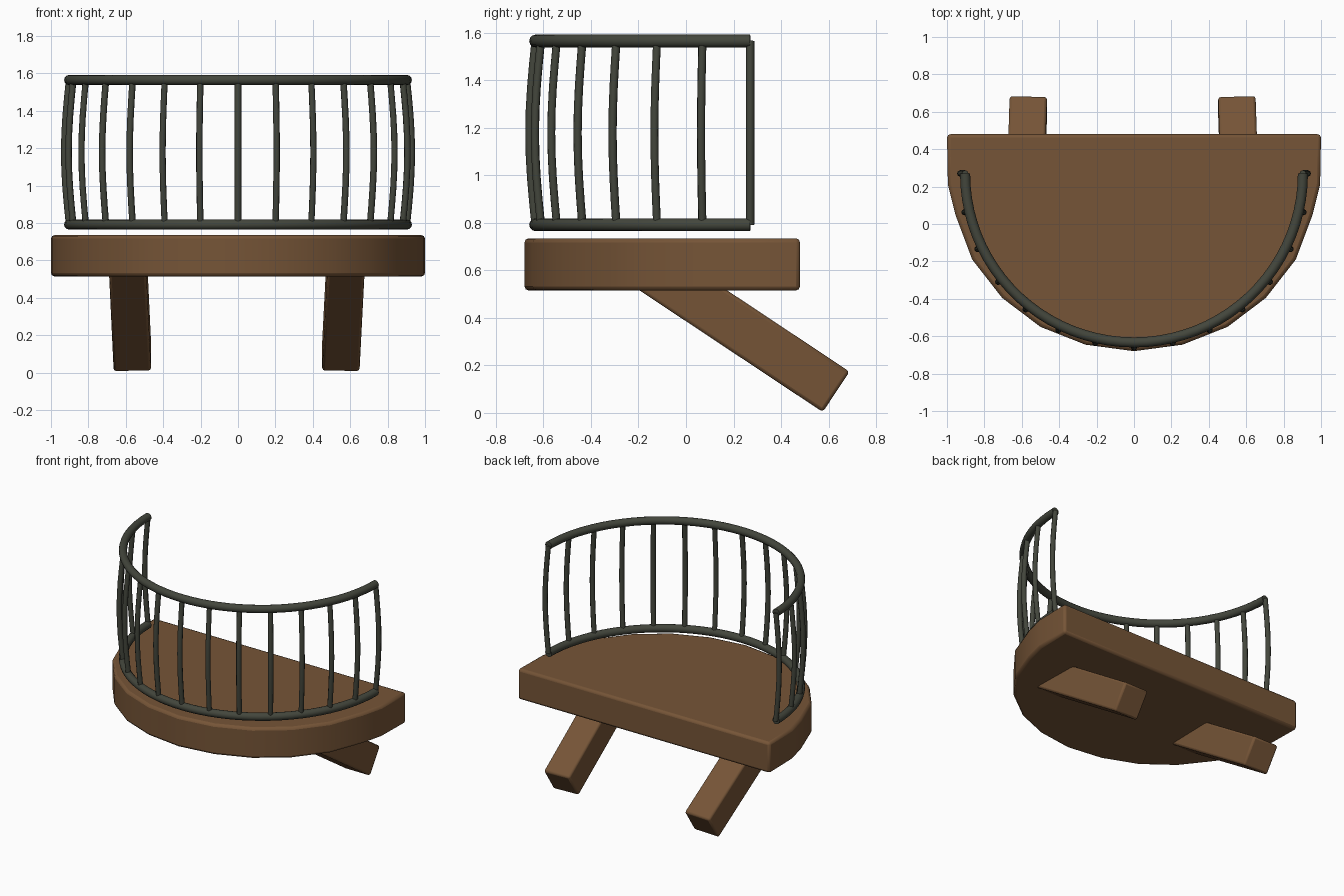
import bpy, bmesh, math
from mathutils import Vector, Matrix

if "Cube" in bpy.data.objects:
    bpy.data.objects.remove(bpy.data.objects["Cube"])


def material(name, rgb):
    m = bpy.data.materials.new(name)
    m.diffuse_color = (*rgb, 1)
    m.use_nodes = True
    m.node_tree.nodes["Principled BSDF"].inputs["Base Color"].default_value = m.diffuse_color
    return m


WOOD = material("brown wood", (0.18, 0.09, 0.038))
IRON = material("dark iron", (0.056, 0.061, 0.045))


def finish(obj, mat, angle=35):
    obj.data.materials.clear()
    obj.data.materials.append(mat)
    bpy.ops.object.select_all(action='DESELECT')
    obj.select_set(True)
    bpy.context.view_layer.objects.active = obj
    bpy.ops.object.shade_smooth_by_angle(angle=math.radians(angle))


def mesh_object(name, bm, bevel):
    bmesh.ops.recalc_face_normals(bm, faces=bm.faces)
    me = bpy.data.meshes.new(name)
    bm.to_mesh(me)
    bm.free()
    obj = bpy.data.objects.new(name, me)
    bpy.context.collection.objects.link(obj)
    mod = obj.modifiers.new("worn edges", 'BEVEL')
    mod.width, mod.segments = bevel, 2
    mod.limit_method, mod.angle_limit = 'ANGLE', math.radians(40)
    finish(obj, WOOD)
    return obj


def tube(name, paths, radius, resolution):
    """Capped round bars along lists of points, joined in one mesh."""
    cu = bpy.data.curves.new(name, 'CURVE')
    cu.dimensions = '3D'
    cu.bevel_depth, cu.bevel_resolution, cu.use_fill_caps = radius, resolution, True
    for pts in paths:
        sp = cu.splines.new('POLY')
        sp.points.add(len(pts) - 1)
        for p, co in zip(sp.points, pts):
            p.co = (*co, 1)
    obj = bpy.data.objects.new(name, cu)
    bpy.context.collection.objects.link(obj)
    bpy.ops.object.select_all(action='DESELECT')
    obj.select_set(True)
    bpy.context.view_layer.objects.active = obj
    bpy.ops.object.convert(target='MESH')
    finish(bpy.context.object, IRON, 50)


# Half-round balcony floor
half = [(1, .48), (.995, .21), (.955, .05), (.865, -.19),
        (.705, -.395), (.5, -.55), (.26, -.645)]
outline = half + [(0, -.68)] + [(-x, y) for x, y in reversed(half)]
bm = bmesh.new()
base = bm.faces.new([bm.verts.new((x, y, .515)) for x, y in outline])
ext = bmesh.ops.extrude_face_region(bm, geom=[base])
bmesh.ops.translate(bm, vec=(0, 0, .22),
                    verts=[v for v in ext['geom'] if isinstance(v, bmesh.types.BMVert)])
mesh_object("balcony_floor", bm, .018)

# Slanted support beams, leaning slightly outward toward the floor
for name, x_low, x_high in (("left_support", -.565, -.59), ("right_support", .55, .577)):
    low, high = Vector((x_low, .63, .09)), Vector((x_high, -.161, .615))
    axis = (high - low).normalized()
    side = Vector((1, 0, 0))
    side = (side - axis * side.dot(axis)).normalized()
    rot = Matrix((side, axis.cross(side), axis)).transposed().to_4x4()
    bm = bmesh.new()
    bmesh.ops.create_cube(bm, size=1)
    bmesh.ops.scale(bm, vec=(.2, .204, (high - low).length), verts=bm.verts)
    bmesh.ops.transform(bm, matrix=Matrix.Translation((low + high) / 2) @ rot, verts=bm.verts)
    mesh_object(name, bm, .014)


# Railing
def on_arc(a, r, z):
    return (r * math.cos(a), .27 - r * math.sin(a), z)


Z_LOW, Z_HIGH, R, STEPS = .792, 1.565, .903, 14
for name, z in (("bottom_rail", Z_LOW), ("top_rail", Z_HIGH)):
    tube(name, [[on_arc(math.pi * i / 42, R, z) for i in range(43)]], .027, 4)

# Balusters bowing outward at mid height
bars = []
for i in range(STEPS + 1):
    a = math.pi * i / STEPS
    bars.append([on_arc(a, R + .026 * math.sin(math.pi * t / 8), Z_LOW + (Z_HIGH - Z_LOW) * t / 8)
                 for t in range(9)])
tube("balusters", bars, .0175, 2)
